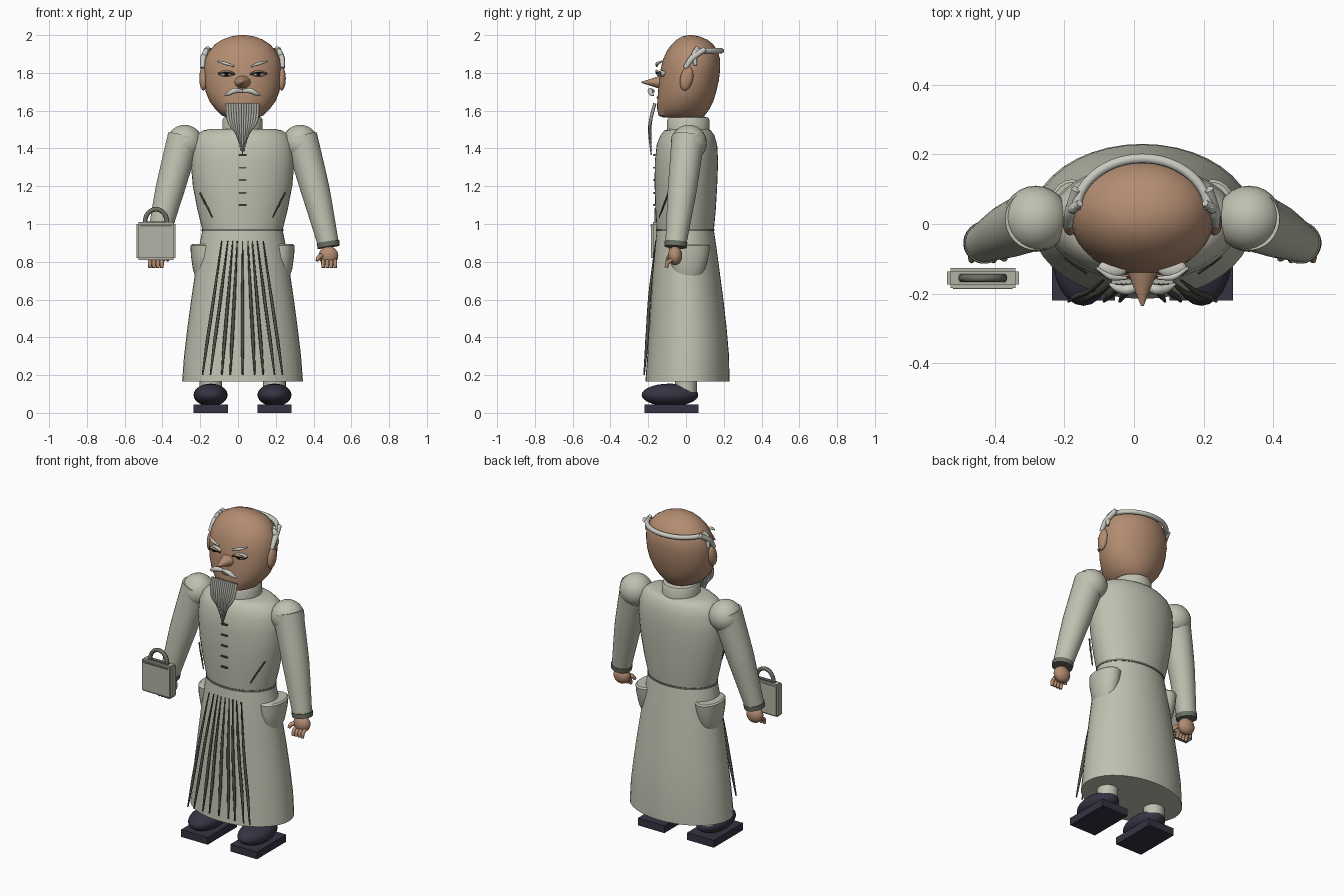
import bpy, bmesh, math
from mathutils import Matrix, Vector, Euler

if "Cube" in bpy.data.objects:
    bpy.data.objects.remove(bpy.data.objects["Cube"])

CENTRE = 0.024  # body midline; the bag side is narrower


def material(name, r, g, b):
    m = bpy.data.materials.new(name)
    m.use_nodes = True
    m.diffuse_color = (r, g, b, 1)
    m.node_tree.nodes["Principled BSDF"].inputs["Base Color"].default_value = (r, g, b, 1)
    return m


SKIN = material("skin", .45, .265, .165)
CLOTH = material("cloth", .53, .53, .44)
HAIR = material("white hair", .6, .6, .55)
BEARD = material("grey beard", .38, .38, .34)
TRIM = material("dark trim", .08, .085, .065)
CUFF = material("cuff grey", .15, .16, .13)
SHOE = material("shoe navy", .035, .033, .055)
BAG = material("bag grey", .45, .45, .38)
BLACK = material("eye black", .012, .01, .01)


def finish(name, bm, mat, angle=40):
    bmesh.ops.recalc_face_normals(bm, faces=bm.faces[:])
    mesh = bpy.data.meshes.new(name)
    bm.to_mesh(mesh)
    bm.free()
    mesh.materials.append(mat)
    ob = bpy.data.objects.new(name, mesh)
    ob.location.x = CENTRE
    bpy.context.collection.objects.link(ob)
    bpy.ops.object.select_all(action='DESELECT')
    ob.select_set(True)
    bpy.context.view_layer.objects.active = ob
    bpy.ops.object.shade_smooth_by_angle(angle=math.radians(angle))
    return ob


def skin_rings(name, rings, mat, angle=40):
    """Bridge equal closed rings of points and cap both ends."""
    bm = bmesh.new()
    rows = [[bm.verts.new(p) for p in ring] for ring in rings]
    n = len(rows[0])
    for a, b in zip(rows, rows[1:]):
        for i in range(n):
            bm.faces.new((a[i], a[(i + 1) % n], b[(i + 1) % n], b[i]))
    bm.faces.new(rows[0])
    bm.faces.new(rows[-1])
    return finish(name, bm, mat, angle)


def loft(name, levels, mat, cx=0, n=40):
    """Stack of ellipses: (z, half width, front y, back y)."""
    rings = []
    for z, rx, y0, y1 in levels:
        ts = [2 * math.pi * i / n for i in range(n)]
        rings.append([(cx + rx * math.cos(t), (y0 + y1) / 2 + (y1 - y0) / 2 * math.sin(t), z) for t in ts])
    return skin_rings(name, rings, mat)


def tube(name, pts, radii, mat, n=8, steps=6):
    """Round tube through the points, smoothed, with a radius at each point."""
    pts = [Vector(p) for p in pts]
    ext = [2 * pts[0] - pts[1]] + pts + [2 * pts[-1] - pts[-2]]
    path, rad = [], []
    for k in range(len(pts) - 1):
        a, b, c, d = ext[k:k + 4]
        for j in range(steps + (k == len(pts) - 2)):
            t = j / steps
            path.append(.5 * (2 * b + (c - a) * t + (2 * a - 5 * b + 4 * c - d) * t * t
                              + (3 * b - a - 3 * c + d) * t ** 3))
            rad.append(radii[k] + (radii[k + 1] - radii[k]) * t)
    rings, up = [], None
    for i, p in enumerate(path):
        d = (path[min(i + 1, len(path) - 1)] - path[max(i - 1, 0)]).normalized()
        up = d.orthogonal() if up is None else up - d * up.dot(d)
        up.normalize()
        side = d.cross(up)
        rings.append([p + rad[i] * (up * math.cos(q) + side * math.sin(q))
                      for q in (2 * math.pi * j / n for j in range(n))])
    return skin_rings(name, rings, mat, 60)


def ball(name, c, r, mat, rot=(0, 0, 0)):
    bm = bmesh.new()
    bmesh.ops.create_uvsphere(bm, u_segments=24, v_segments=14, radius=1)
    bm.transform(Matrix.LocRotScale(Vector(c), Euler(rot), Vector(r)))
    return finish(name, bm, mat)


def box(name, c, size, mat, bevel=0):
    bm = bmesh.new()
    bmesh.ops.create_cube(bm, size=1)
    bm.transform(Matrix.LocRotScale(Vector(c), None, Vector(size)))
    if bevel:
        bmesh.ops.bevel(bm, geom=bm.edges[:], offset=bevel, segments=2, affect='EDGES')
    return finish(name, bm, mat, 30)


# Robe, waist seam and collar
loft("skirt", [(.165, .32, -.215, .23), (.3, .31, -.205, .228), (.45, .292, -.195, .215), (.6, .272, -.185, .198),
               (.75, .25, -.175, .178), (.9, .226, -.162, .158), (.965, .213, -.155, .148)], CLOTH)
loft("waist_seam", [(.962, .216, -.159, .152), (.974, .216, -.159, .152)], CUFF)
loft("torso", [(.97, .213, -.155, .148), (1.08, .24, -.162, .158), (1.2, .263, -.166, .165), (1.33, .275, -.165, .17),
               (1.42, .268, -.155, .165), (1.47, .245, -.135, .15), (1.495, .21, -.115, .132), (1.503, .17, -.09, .115)], CLOTH)
loft("collar", [(1.48, .107, -.1, .125), (1.55, .107, -.1, .125), (1.563, .1, -.092, .117), (1.568, .08, -.075, .1)], CLOTH)

# Head
loft("head", [(1.565, .085, -.125, .085), (1.575, .11, -.146, .1), (1.61, .145, -.153, .125), (1.65, .175, -.152, .145),
              (1.7, .195, -.148, .16), (1.76, .205, -.143, .174), (1.82, .206, -.134, .181), (1.87, .2, -.122, .181),
              (1.915, .178, -.102, .168), (1.95, .147, -.077, .145), (1.975, .11, -.05, .115), (1.992, .065, -.022, .075),
              (2, .02, .01, .04)], SKIN)
loft_nose = bmesh.new()
bmesh.ops.create_cone(loft_nose, segments=24, radius1=.048, radius2=.004, depth=.11, cap_ends=True)
loft_nose.transform(Matrix.LocRotScale(Vector((0, -.18, 1.75)), Euler((math.radians(90), 0, 0)), Vector((1, .8, 1))))
finish("nose", loft_nose, SKIN)

# Beard of tapered strands, longest in the middle
for i in range(-6, 7):
    x = i * .0135
    tip = 1.365 + abs(i) * .021
    tube("beard_strand", [(x, -.165, 1.638), (x * .95, -.185, 1.56), (x * .72, -.192, 1.48 + abs(i) * .006),
                          (x * .45, -.184, tip)], (.0085, .0085, .008, .003), BEARD)
box("lower_lip", (0, -.152, 1.668), (.05, .012, .012), SKIN, .004)

# Hair horseshoe around the back of the head
arc = [(.192 * math.cos(math.radians(a)), .03 + .158 * math.sin(math.radians(a)), 1.917) for a in range(5, 176, 17)]
tube("hair_band", arc, [.014] * len(arc), HAIR, 10)

# Front pleats
for i, (top, bottom) in enumerate([(0, 0), (.028, .065), (.052, .11), (.078, .17), (.11, .212)]):
    for s in ((1,) if i == 0 else (-1, 1)):
        tube("pleat", [(s * top, -.16, .91), (s * (top * .6 + bottom * .4), -.192, .62),
                       (s * (top * .25 + bottom * .75), -.207, .38), (s * bottom, -.222, .2)],
             (.003, .008, .009, .004), TRIM)

# Frog buttons
for z in (1.365, 1.298, 1.232, 1.165, 1.1):
    box("button", (0, -.167, z), (.045, .014, .01), TRIM, .003)

for s in (-1, 1):
    # Ears, eyes, brows and moustache
    ball("ear", (s * .207, .003, 1.77), (.022, .034, .064), SKIN, (math.radians(-12), 0, 0))
    tube("side_hair", [(s * .212, -.005, 1.825), (s * .207, .035, 1.88), (s * .19, .1, 1.925)], (.012, .017, .014), HAIR)
    tube("temple_tuft", [(s * .212, .05, 1.84), (s * .2, .045, 1.9), (s * .18, .06, 1.935)], (.009, .016, .01), HAIR)
    ball("eye", (s * .085, -.127, 1.796), (.042, .027, .016), HAIR)
    ball("pupil", (s * .085, -.142, 1.795), (.016, .015, .013), BLACK)
    tube("eyelid", [(s * .04, -.147, 1.795), (s * .085, -.155, 1.809), (s * .13, -.132, 1.799)], (.003, .008, .003), SKIN)
    tube("lash_line", [(s * .04, -.15, 1.79), (s * .085, -.158, 1.802), (s * .13, -.135, 1.793)], (.002, .004, .002), BLACK)
    tube("eyebrow", [(s * .045, -.155, 1.836), (s * .09, -.152, 1.85), (s * .132, -.125, 1.862)], (.005, .009, .004), HAIR)
    tube("moustache", [(0, -.175, 1.703), (s * .04, -.188, 1.706), (s * .07, -.185, 1.692), (s * .094, -.172, 1.68)],
         (.01, .015, .012, .004), HAIR)

    # Robe creases and pockets
    for k in range(3):
        x, z = .225 - k * .018, 1.165 - k * .035
        tube("crease", [(s * x, -.092 - k * .014, z), (s * (x - .028), -.118 - k * .012, z - .06)], (.005, .003), TRIM)
    loft("pocket", [(.66, .015, -.02, .04), (.7, .04, -.05, .07), (.76, .06, -.075, .1), (.83, .07, -.088, .12),
                    (.885, .073, -.09, .128), (.893, .064, -.08, .12)], CLOTH, s * .203, 24)

    # Arms
    ball("shoulder", (s * .306, .015, 1.43), (.095, .095, .095), CLOTH)
    tube("sleeve", [(s * .309, .012, 1.46), (s * .385, -.02, 1.18), (s * .454, -.054, .895)], (.088, .077, .056), CLOTH, 28, 4)
    tube("cuff", [(s * .452, -.053, .905), (s * .456, -.055, .878)], (.061, .059), CUFF, 28, 1)
    ball("hand", (s * .455, -.058, .832), (.052, .038, .05), SKIN)
    for k in range(4):
        x = s * (.427 + k * .021)
        tube("finger", [(x, -.075, .81), (x, -.098, .795), (x, -.104, .768)], (.01, .011, .009), SKIN, 8, 3)
    tube("thumb", [(s * .43, -.07, .835), (s * .405, -.09, .825), (s * .395, -.1, .805)], (.014, .013, .009), SKIN, 8, 3)

    # Legs and shoes
    loft("leg", [(.1, .06, -.058, .058), (.25, .06, -.058, .058)], CLOTH, s * .169, 24)
    ball("shoe", (s * .169, -.085, .095), (.09, .15, .06), SHOE)
    box("sole", (s * .169, -.077, .0225), (.182, .285, .045), SHOE)

# Hand bag
bx = -.458
box("bag", (bx, -.155, .91), (.207, .058, .2), BAG, .01)
box("bag_flap_line", (bx, -.184, .992), (.17, .006, .008), CUFF)
box("bag_top_plate", (bx, -.155, 1.01), (.14, .026, .008), CUFF, .003)
grip = [(bx - .058 * math.cos(math.radians(a)), -.155, 1.01 + .068 * math.sin(math.radians(a))) for a in range(0, 181, 20)]
tube("bag_handle", grip, [.012] * len(grip), CUFF)
